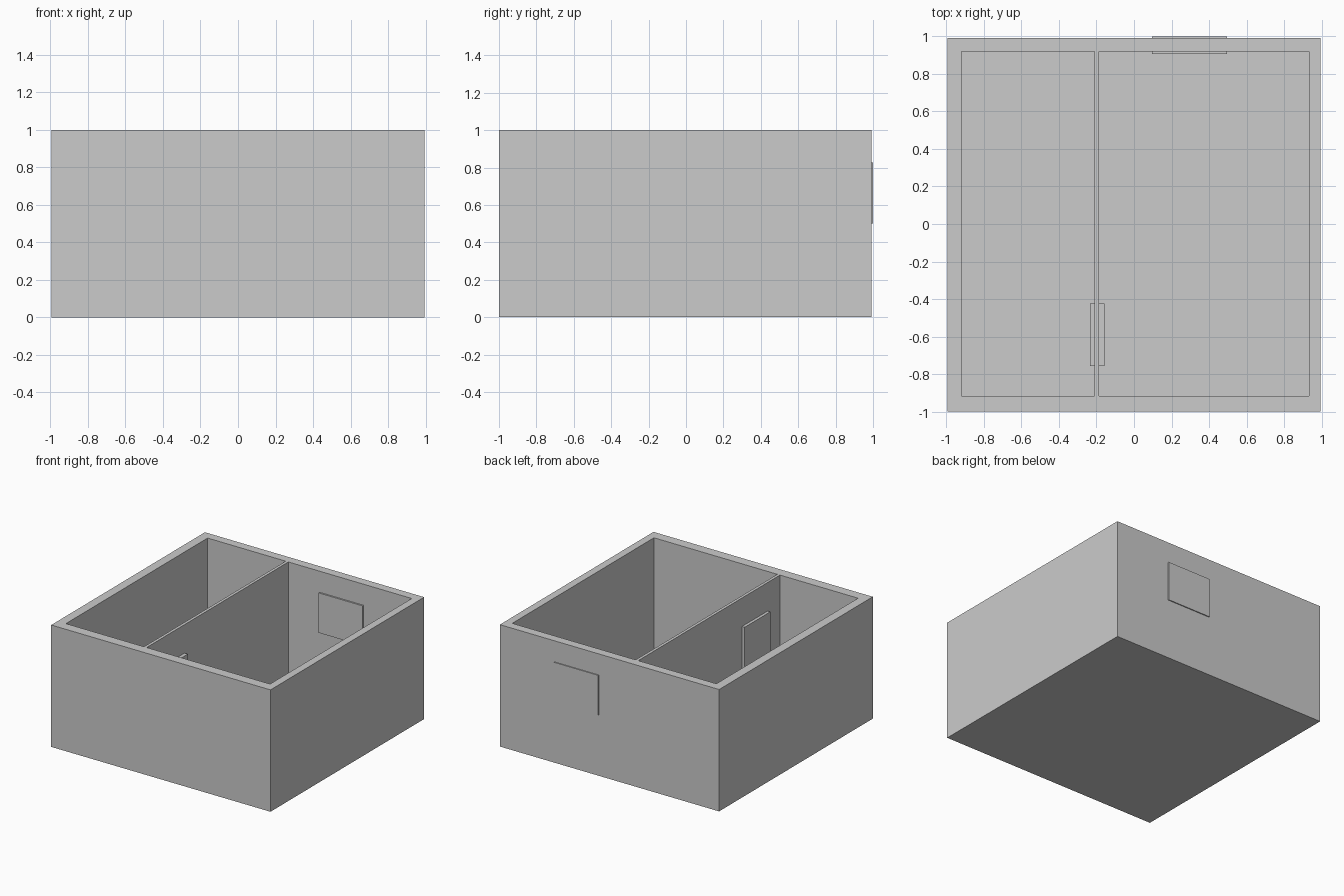
import bpy
from mathutils import Vector

if "Cube" in bpy.data.objects:
    bpy.data.objects.remove(bpy.data.objects["Cube"])


def box(name, lo, hi):
    """Axis-aligned box between two corners."""
    lo, hi = Vector(lo), Vector(hi)
    bpy.ops.mesh.primitive_cube_add(size=1, location=(lo + hi) / 2)
    ob = bpy.context.object
    ob.name = name
    ob.scale = hi - lo
    bpy.ops.object.transform_apply(location=False, rotation=False, scale=True)
    return ob


FLOOR = 0.007

# Open-topped shell: outer block with two rooms cut out, leaving the partition
shell = box("house_walls", (-0.995, -1.0, 0), (0.995, 0.992, 1.0))
for name, x0, x1 in (("left_room", -0.92, -0.211), ("right_room", -0.187, 0.933)):
    cutter = box(name + "_cutter", (x0, -0.917, FLOOR), (x1, 0.92, 1.2))
    cutter.hide_render = True
    mod = shell.modifiers.new(name, 'BOOLEAN')
    mod.operation = 'DIFFERENCE'
    mod.solver = 'EXACT'
    mod.object = cutter
    bpy.context.view_layer.objects.active = shell
    bpy.ops.object.modifier_apply(modifier=mod.name)
    bpy.data.objects.remove(cutter)

# Door panel standing through the partition
box("door", (-0.235, -0.757, FLOOR), (-0.158, -0.425, 0.766))

# Window panel set through the back wall
box("window", (0.097, 0.907, 0.5), (0.497, 1.0, 0.827))
